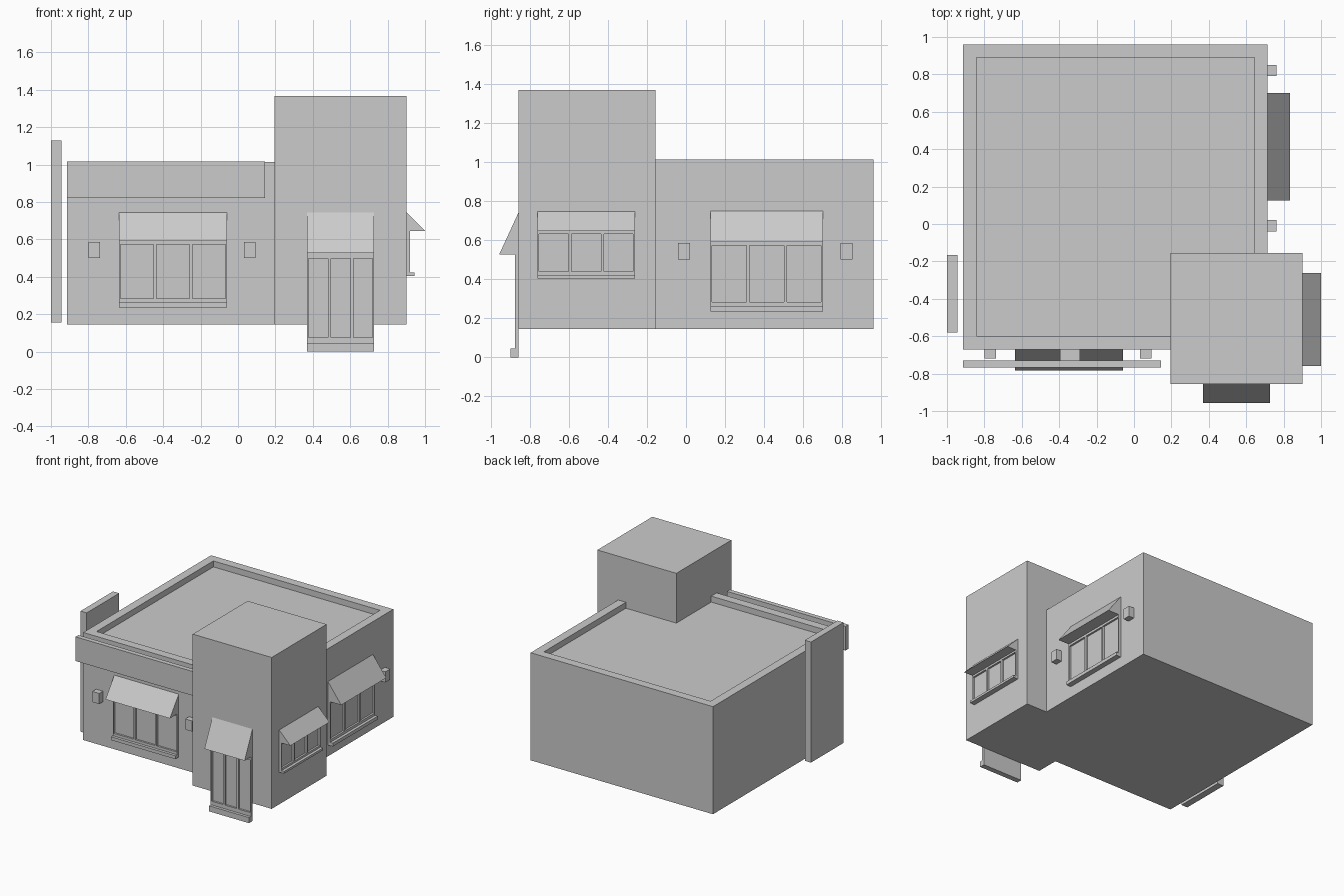
import bpy, bmesh

if "Cube" in bpy.data.objects:
    bpy.data.objects.remove(bpy.data.objects["Cube"])

grey = bpy.data.materials.new("plain grey")
grey.diffuse_color = (0.6, 0.6, 0.6, 1)
grey.use_nodes = True
grey.node_tree.nodes["Principled BSDF"].inputs["Base Color"].default_value = grey.diffuse_color


def finish(name, bm):
    bmesh.ops.recalc_face_normals(bm, faces=bm.faces)
    me = bpy.data.meshes.new(name)
    bm.to_mesh(me)
    bm.free()
    me.materials.append(grey)
    ob = bpy.data.objects.new(name, me)
    bpy.context.collection.objects.link(ob)
    return ob


def prism(bm, a, b):
    """Solid between two matching loops of points."""
    va = [bm.verts.new(p) for p in a]
    vb = [bm.verts.new(p) for p in b]
    n = len(va)
    bm.faces.new(va)
    top = bm.faces.new(vb)
    for i in range(n):
        bm.faces.new((va[i], va[(i + 1) % n], vb[(i + 1) % n], vb[i]))
    return top


def add_box(bm, x0, x1, y0, y1, z0, z1):
    loop = [(x0, y0), (x1, y0), (x1, y1), (x0, y1)]
    return prism(bm, [(x, y, z0) for x, y in loop], [(x, y, z1) for x, y in loop])


def box(name, *dims):
    bm = bmesh.new()
    add_box(bm, *dims)
    return finish(name, bm)


# Wall frames map (along the wall, outwards, up) to world space
def front(wall):
    return lambda u, d, z: (u, wall - d, z)


def right(wall):
    return lambda u, d, z: (wall + d, u, z)


def wall_box(bm, at, u0, u1, d0, d1, z0, z1):
    loop = [(u0, d0), (u1, d0), (u1, d1), (u0, d1)]
    prism(bm, [at(u, d, z0) for u, d in loop], [at(u, d, z1) for u, d in loop])


def window(name, at, u0, u1, pane0, pane1, frame0, sill0, awn0, awn1, reach):
    # Glass set back behind the frame
    bm = bmesh.new()
    wall_box(bm, at, u0 + .004, u1 - .004, 0, .005, pane0 - .01, awn0 + .005)
    finish(name + "_glass", bm)
    # Frame: rails and stiles around three panes
    bm = bmesh.new()
    wall_box(bm, at, u0, u1, 0, .02, frame0, pane0)
    wall_box(bm, at, u0, u1, 0, .02, pane1, awn0 + .01)
    step = (u1 - u0) / 3
    for i in range(4):
        c = u0 + i * step
        wall_box(bm, at, max(c - .008, u0), min(c + .008, u1), 0, .02, pane0, pane1)
    finish(name + "_frame", bm)
    # Sill
    bm = bmesh.new()
    wall_box(bm, at, u0, u1, 0, .043, sill0, frame0)
    finish(name + "_sill", bm)
    # Wedge awning
    bm = bmesh.new()
    tri = [(0, awn0), (reach, awn0), (0, awn1)]
    prism(bm, [at(u0, d, z) for d, z in tri], [at(u1, d, z) for d, z in tri])
    finish(name + "_awning", bm)


# Main block: L-shaped plan with a sunken roof inside the parapet
bm = bmesh.new()


def plan(t, z):
    x0, x1, y0, y1 = -.913 + t, .715 - t, -.67 + t, .96 - t
    return [(x0, y0, z), (.197, y0, z), (.197, -.157, z),
            (x1, -.157, z), (x1, y1, z), (x0, y1, z)]


rings = [[bm.verts.new(p) for p in plan(t, z)]
         for t, z in ((0, .145), (0, 1.013), (.07, 1.013), (.07, .965))]
for a, b in zip(rings, rings[1:]):
    for i in range(6):
        j = (i + 1) % 6
        quad = (a[i], a[j], b[j], b[i])
        # the parapet has no width where it meets the tower
        if rings.index(a) == 1 and i in (1, 2):
            continue
        bm.faces.new(quad)
bm.faces.new(rings[0])
bm.faces.new(rings[-1])
bmesh.ops.remove_doubles(bm, verts=bm.verts, dist=1e-4)
finish("main_block", bm)

# Corner tower
box("corner_tower", .195, .90, -.856, -.155, .145, 1.367)

# Sign boards
box("front_sign_board", -.913, .145, -.768, -.73, .82, 1.015)
box("front_sign_bracket", -.395, -.29, -.735, -.665, .86, .97)
box("side_sign_board", -1.0, -.945, -.58, -.165, .155, 1.128)

# Windows and entrance
window("front_window", front(-.67), -.635, -.06, .283, .572, .262, .235, .59, .743, .113)
window("right_window", right(.715), .126, .70, .283, .572, .262, .235, .59, .748, .118)
window("tower_side_window", right(.90), -.76, -.262, .438, .63, .422, .404, .645, .745, .10)
window("entrance", front(-.856), .37, .728, .075, .497, .045, 0, .526, .743, .10)

# Wall lamps
for side, at, spots in (("front", front(-.67), (-.798, .032)),
                        ("right", right(.715), (-.04, .79))):
    for k, u in enumerate(spots):
        bm = bmesh.new()
        wall_box(bm, at, u, u + .061, 0, .048, .5, .586)
        finish(f"{side}_wall_lamp_{k + 1}", bm)
